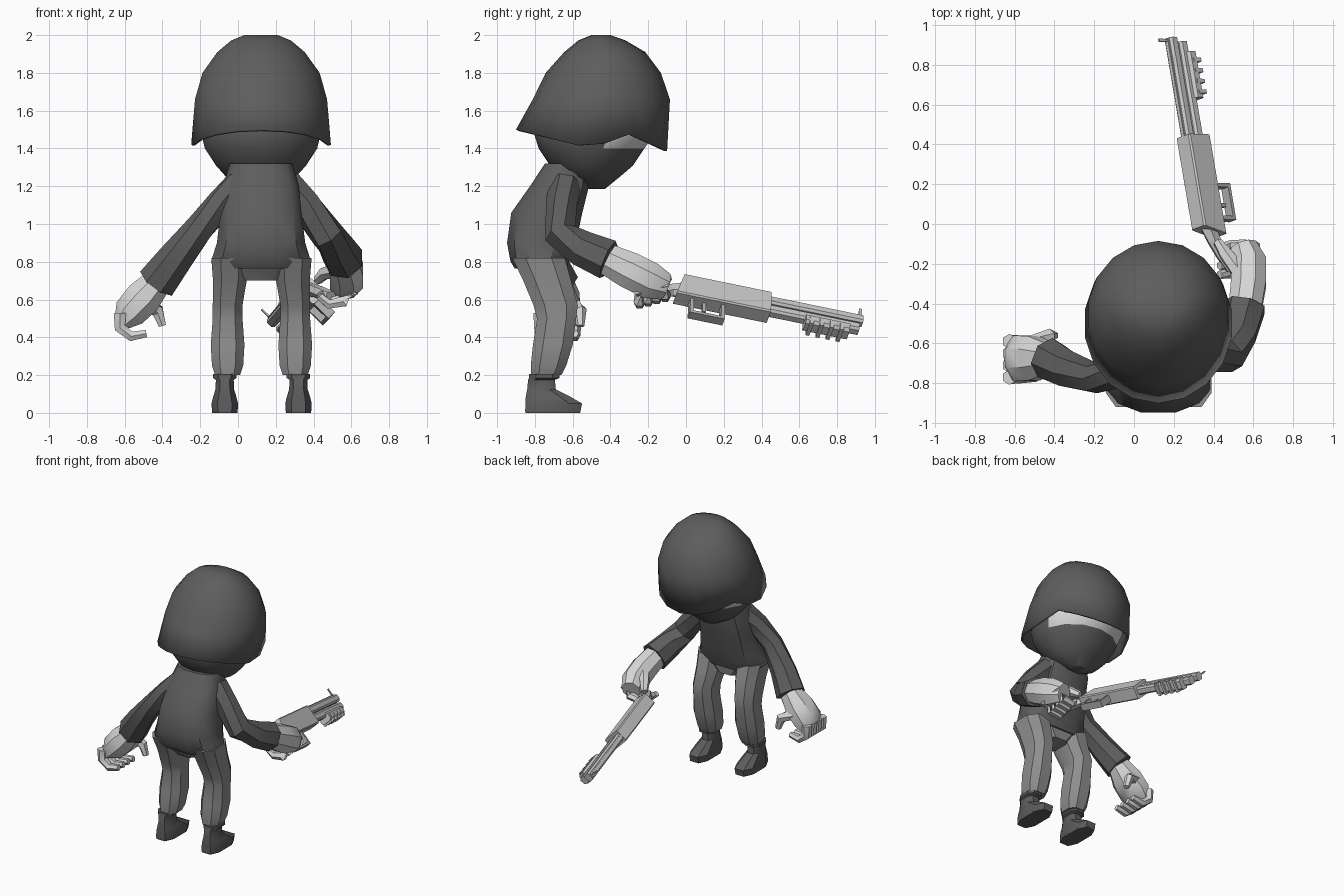
import bpy, bmesh, math
from mathutils import Vector, Matrix

if "Cube" in bpy.data.objects:
    bpy.data.objects.remove(bpy.data.objects["Cube"])


def mat(name, v):
    m = bpy.data.materials.new(name)
    m.diffuse_color = (v, v, v, 1)
    m.use_nodes = True
    m.node_tree.nodes["Principled BSDF"].inputs["Base Color"].default_value = m.diffuse_color
    return m


DARK = mat("charcoal cloth", 0.11)
GREY = mat("grey trousers", 0.27)
PALE = mat("pale skin", 0.68)
METAL = mat("light metal", 0.6)
MID = mat("mid metal", 0.45)
CX = 0.122


def finish(name, bm, mats, angle=35):
    bmesh.ops.recalc_face_normals(bm, faces=bm.faces)
    me = bpy.data.meshes.new(name)
    bm.to_mesh(me)
    bm.free()
    ob = bpy.data.objects.new(name, me)
    bpy.context.collection.objects.link(ob)
    for m in mats:
        me.materials.append(m)
    bpy.ops.object.select_all(action='DESELECT')
    ob.select_set(True)
    bpy.context.view_layer.objects.active = ob
    if angle:
        bpy.ops.object.shade_smooth_by_angle(angle=math.radians(angle))
    return ob


def skin_rings(bm, rings, cap0=True, cap1=True):
    vs = [[bm.verts.new(p) for p in r] for r in rings]
    n = len(vs[0])
    for a, b in zip(vs, vs[1:]):
        for i in range(n):
            j = (i + 1) % n
            bm.faces.new((a[i], a[j], b[j], b[i]))
    if cap0:
        bm.faces.new(vs[0])
    if cap1:
        bm.faces.new(vs[-1])


def sgn_pow(v, p):
    return math.copysign(abs(v) ** p, v)


def loft(name, pts, m, n=8, flat=False, p=1.0, xf=None, angle=35):
    """Rings (x, y, z, rx, ry) along a path; flat keeps them level."""
    bm = bmesh.new()
    c = [Vector(q[:3]) for q in pts]
    rings = []
    for k, q in enumerate(pts):
        t = (c[min(k + 1, len(c) - 1)] - c[max(k - 1, 0)]).normalized()
        if flat:
            t = Vector((0, 0, 1))
        ref = Vector((1, 0, 0)) if abs(t.x) < 0.75 else Vector((0, 0, 1))
        u = (ref - t * ref.dot(t)).normalized()
        v = t.cross(u)
        rx, ry = q[3], q[-1]
        ring = []
        for i in range(n):
            a = 2 * math.pi * (i + 0.5) / n
            ring.append(c[k] + u * rx * sgn_pow(math.cos(a), p) + v * ry * sgn_pow(math.sin(a), p))
        rings.append(ring)
    skin_rings(bm, rings)
    if xf:
        bm.transform(xf)
    return finish(name, bm, m if isinstance(m, list) else [m], angle)


# Helmet: open shell whose rim dips at the sides and the front
def rim_z(c):
    keys = [(-1, 1.5), (0, 1.4), (0.5, 1.475), (1, 1.386)]
    for (a, za), (b, zb) in zip(keys, keys[1:]):
        if c <= b + 1e-6:
            return za + (zb - za) * (c - a) / (b - a)
    return keys[-1][1]


levels = [(-0.50, None, 0.375, 0.40), (-0.448, 1.66, 0.355, 0.363), (-0.438, 1.80, 0.315, 0.305),
          (-0.43, 1.91, 0.235, 0.215), (-0.445, 1.972, 0.16, 0.125), (-0.45, 2.0, 0.09, 0.05)]
N = 18
bm = bmesh.new()
rings = []
for cy, z, rx, ry in levels:
    ring = []
    for i in range(N):
        a = 2 * math.pi * i / N
        ring.append((CX + rx * math.sin(a), cy + ry * math.cos(a), rim_z(math.cos(a)) if z is None else z))
    rings.append(ring)
skin_rings(bm, rings, cap0=False)
helmet = finish("helmet", bm, [DARK], 40)
s = helmet.modifiers.new("thickness", 'SOLIDIFY')
s.thickness, s.offset = 0.018, -1

# Head: masked lower part, bare face band at the front
head = loft("head", [(CX, -.48, 1.185, .07, .05), (CX, -.50, 1.25, .19, .15), (CX, -.50, 1.31, .245, .22),
                     (CX, -.50, 1.40, .305, .28), (CX, -.485, 1.48, .325, .32), (CX, -.46, 1.66, .31, .32),
                     (CX, -.45, 1.82, .2, .2)], [DARK, PALE], 14, True)
for f in head.data.polygons:
    if f.center.z > 1.405 and f.center.y > -0.45:
        f.material_index = 1

# Torso
loft("jacket", [(CX, -.63, 1.32, .17, .12), (CX, -.67, 1.20, .205, .16), (CX, -.737, 1.06, .22, .193),
                (CX, -.765, .90, .24, .187), (CX, -.775, .80, .272, .158), (CX, -.77, .765, .25, .14)],
     DARK, 12, True, 0.75)
loft("trouser_seat", [(CX, -.77, .80, .25, .14), (CX, -.75, .70, .1, .1)], GREY, 8, True, 0.8)

# Legs and shoes
for side, x in (("left", -0.055), ("right", 0.303)):
    d = 0.012 if x < 0 else -0.012
    loft(side + "_trouser_leg", [(x + d, -.78, .82, .105, .148), (x + d, -.735, .70, .095, .135),
                                 (x, -.69, .57, .084, .125), (x, -.685, .50, .084, .11),
                                 (x, -.705, .36, .095, .112), (x, -.728, .25, .088, .1),
                                 (x, -.74, .20, .07, .085)], GREY, 8, True, 0.8)
    sx = x - 0.015 if x < 0 else x + 0.017
    loft(side + "_shoe", [(sx, -.705, .01, .072, .155), (sx, -.70, .05, .074, .158), (sx, -.73, .085, .065, .125),
                          (sx, -.765, .125, .052, .08), (sx, -.765, .175, .05, .075),
                          (sx, -.75, .185, .066, .085), (sx, -.75, .205, .066, .085)], DARK, 8, True, 0.7)
    loft(side + "_sole", [(sx, -.705, 0, .07, .153), (sx, -.705, .012, .072, .155)], DARK, 8, True, 0.7)

# Sleeves
loft("left_sleeve", [(0, -.70, 1.2, .085), (-.09, -.75, 1.11, .078), (-.2, -.775, .98, .078),
                     (-.33, -.73, .82, .095), (-.43, -.675, .69, .108)], DARK, 7)
loft("right_sleeve", [(.26, -.64, 1.21, .085), (.36, -.66, 1.10, .085), (.475, -.66, .94, .09),
                      (.525, -.55, .87, .098), (.56, -.41, .81, .11)], DARK, 7)

# Left hand, fingers curled
loft("left_palm", [(-.42, -.675, .70, .08), (-.50, -.675, .61, .105, .12), (-.575, -.675, .53, .095, .125),
                   (-.615, -.675, .475, .05, .10)], PALE, 8)
for k in range(4):
    y = -.77 + .06 * k
    loft("left_finger", [(-.625, y, .53, .038), (-.625, y, .45, .034), (-.565, y, .405, .03),
                         (-.485, y, .42, .022)], PALE, 6)
loft("left_thumb", [(-.50, -.60, .58, .045), (-.425, -.56, .54, .036), (-.40, -.56, .46, .022)], PALE, 6)

# Right hand, holding the grip
loft("right_palm", [(.56, -.41, .81, .09), (.575, -.30, .755, .095, .105), (.575, -.19, .70, .095, .105),
                    (.55, -.11, .67, .07, .075)], PALE, 8)
for k in range(4):
    y, z = -.255 + .045 * k, .60 + .012 * k
    loft("right_finger", [(.61, y, z + .05, .036), (.56, y + .01, z - .01, .033), (.48, y + .01, z - .025, .028),
                          (.43, y, z + .02, .022)], PALE, 6)
loft("right_thumb", [(.53, -.24, .76, .045), (.46, -.15, .74, .036), (.42, -.09, .70, .024)], PALE, 6)

# Gun frame: rolled about its barrel; local x = side, y = forward, z = up
F = Vector((-.17, 1, -.205)).normalized()
U = Vector((-.7, 0, .7))
U = (U - F * U.dot(F)).normalized()
R = F.cross(U)
G = Matrix.Translation((.365, 0, .655)) @ Matrix((R, F, U)).transposed().to_4x4()


def gun_box(name, s0, s1, f0, f1, u0, u1, m, bevel=0.0, slant=0.0):
    bm = bmesh.new()
    bmesh.ops.create_cube(bm, size=1)
    for v in bm.verts:
        top, front = v.co.z > 0, v.co.y > 0
        v.co = (s1 if v.co.x > 0 else s0,
                (f1 if front else f0) + (slant if top and not front else 0), u1 if top else u0)
    if bevel:
        bmesh.ops.bevel(bm, geom=[e for e in bm.edges if abs(e.verts[0].co.y - e.verts[1].co.y) > .1],
                        offset=bevel, segments=1, affect='EDGES')
    bm.transform(G)
    return finish(name, bm, [m], 0)


gun_box("gun_receiver", -.05, .05, -.06, .455, -.085, .066, METAL, .008, .04)
gun_box("gun_barrel", -.029, .029, .45, .965, .002, .058, METAL, .012)
gun_box("gun_magazine_tube", -.029, .029, .45, .945, -.062, -.006, METAL, .012)
gun_box("gun_rib", -.01, .01, .45, .96, .05, .064, METAL)
gun_box("gun_front_sight", -.004, .004, .945, .96, .06, .118, METAL)
gun_box("gun_pump", -.043, .043, .65, .89, -.10, -.035, METAL, .015)
for k in range(4):
    gun_box("gun_pump_ridge", -.047, .047, .67 + k * .055, .69 + k * .055, -.112, -.06, METAL)
gun_box("gun_guard_bottom", -.025, .025, .02, .21, -.19, -.172, MID)
gun_box("gun_guard_front", -.025, .025, .19, .21, -.18, -.08, MID)
gun_box("gun_guard_back", -.025, .025, .02, .04, -.18, -.08, MID)
gun_box("gun_trigger", -.01, .01, .09, .11, -.15, -.08, MID)
loft("gun_grip", [(0, .0, -.01, .035, .06), (0, -.08, -.03, .032, .04), (0, -.15, -.075, .034, .042),
                  (0, -.22, -.13, .036, .045)], METAL, 6, xf=G, angle=0)
